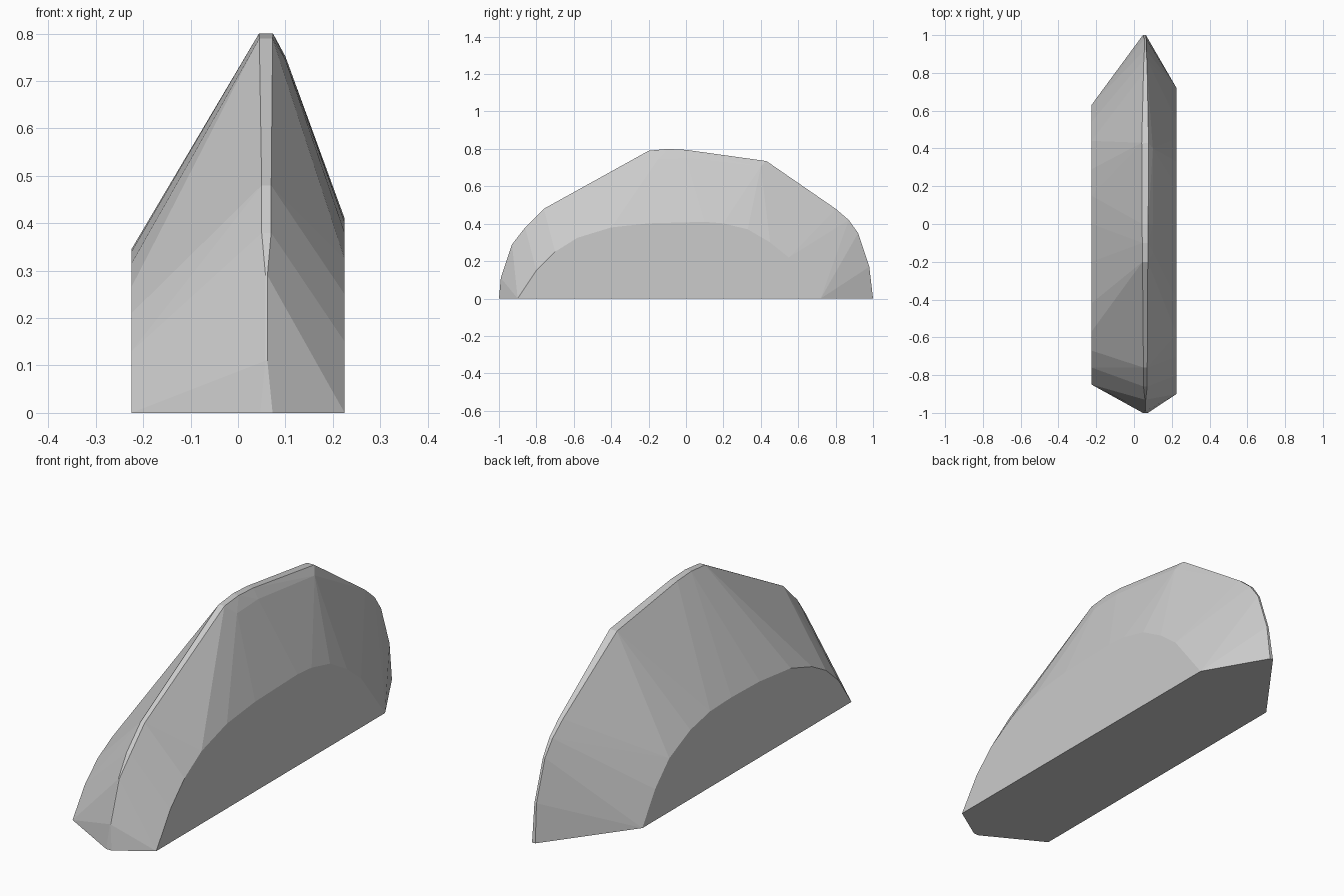
import bpy, bmesh, math

# Side profiles as (y, z): flat left cap, flat right cap
LEFT_X, RIGHT_X = -0.225, 0.225
left_cap = [(-0.85, 0), (-0.76, 0.13), (-0.67, 0.21), (-0.57, 0.265), (-0.42, 0.315),
            (-0.2, 0.34), (0.0, 0.345), (0.15, 0.34), (0.29, 0.31), (0.44, 0.24),
            (0.54, 0.14), (0.63, 0)]
right_cap = [(-0.9, 0), (-0.8, 0.15), (-0.7, 0.25), (-0.58, 0.325), (-0.4, 0.38),
             (-0.2, 0.402), (0.1, 0.41), (0.2, 0.402), (0.33, 0.37), (0.45, 0.3),
             (0.55, 0.22), (0.72, 0)]

# Narrow crest as (y, z, x centre, half width)
crest = [(-1, 0, 0.06, 0.013), (-0.99, 0.11, 0.06, 0.002), (-0.93, 0.29, 0.06, 0.002),
         (-0.86, 0.38, 0.06, 0.01), (-0.76, 0.48, 0.06, 0.01), (-0.2, 0.79, 0.059, 0.014),
         (-0.1, 0.8, 0.059, 0.015), (0.0, 0.795, 0.059, 0.016), (0.43, 0.735, 0.059, 0.018),
         (0.8, 0.48, 0.06, 0.01), (0.87, 0.42, 0.06, 0.008), (0.92, 0.35, 0.06, 0.005),
         (0.98, 0.17, 0.06, 0.005), (1, 0, 0.055, 0.008)]

# Bevel along the right shoulder of the crest
shoulder = [(0.1, -0.15, 0.745), (0.1, 0.0, 0.752), (0.1, 0.4, 0.705)]

points = [(LEFT_X, y, z) for y, z in left_cap]
points += [(RIGHT_X, y, z) for y, z in right_cap]
points += [(cx + s * w, y, z) for y, z, cx, w in crest for s in (-1, 1)]
points += shoulder

# Faceted stone: convex skin around the profiles
bm = bmesh.new()
for p in points:
    bm.verts.new(p)
hull = bmesh.ops.convex_hull(bm, input=bm.verts)
inside = {g for g in hull["geom_interior"] + hull["geom_unused"]
          if isinstance(g, bmesh.types.BMVert)}
bmesh.ops.delete(bm, geom=list(inside), context='VERTS')
bmesh.ops.dissolve_limit(bm, angle_limit=math.radians(1), verts=bm.verts, edges=bm.edges)
bmesh.ops.recalc_face_normals(bm, faces=bm.faces)

mesh = bpy.data.meshes.new("faceted_stone")
bm.to_mesh(mesh)
bm.free()
stone = bpy.data.objects.new("faceted_stone", mesh)
bpy.context.collection.objects.link(stone)
